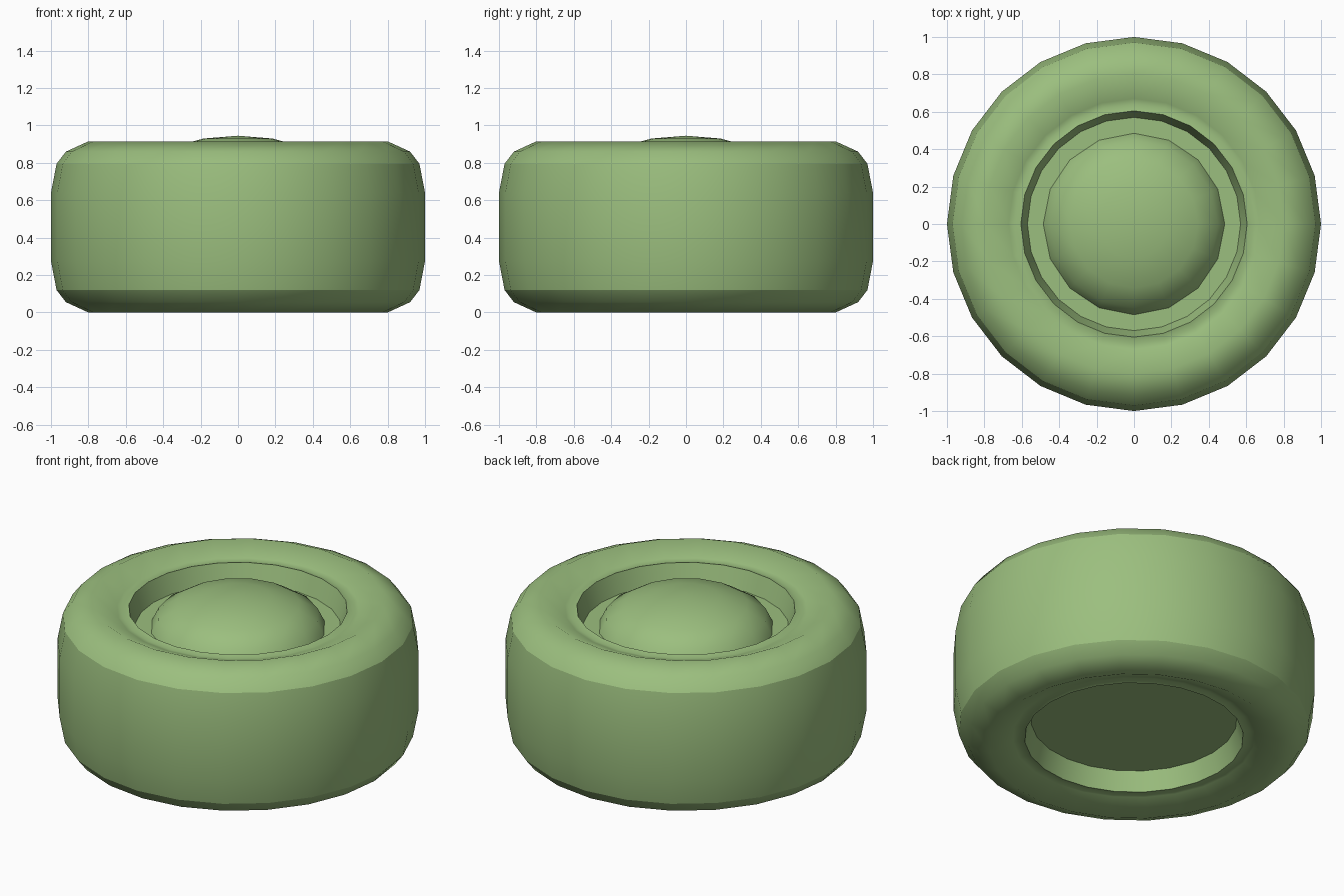
import bpy, bmesh
from math import sin, cos, pi

if "Cube" in bpy.data.objects:
    bpy.data.objects.remove(bpy.data.objects["Cube"])

HEIGHT = 0.915
green = bpy.data.materials.new("soft_green")
green.use_nodes = True
green.diffuse_color = (0.33, 0.52, 0.21, 1)
green.node_tree.nodes["Principled BSDF"].inputs["Base Color"].default_value = green.diffuse_color


def lathe(name, profile, sides, sharp_radii=()):
    """Spin (radius, z) points, listed bottom to top, around the z axis."""
    bm = bmesh.new()
    rings = []
    for r, z in profile:
        if r == 0:
            rings.append([bm.verts.new((0, 0, z))] * sides)
        else:
            rings.append([bm.verts.new((r * cos(2 * pi * i / sides), r * sin(2 * pi * i / sides), z))
                          for i in range(sides)])
    for (r, _), low, high in zip(profile, rings, rings[1:]):
        for i in range(sides):
            j = (i + 1) % sides
            corners = dict.fromkeys((low[i], low[j], high[j], high[i]))
            bm.faces.new(list(corners)).smooth = True
    for (r, _), ring in zip(profile, rings):
        if r in sharp_radii:
            for i in range(sides):
                bm.edges.get((ring[i], ring[(i + 1) % sides])).smooth = False
    mesh = bpy.data.meshes.new(name)
    bm.to_mesh(mesh)
    bm.free()
    mesh.materials.append(green)
    obj = bpy.data.objects.new(name, mesh)
    bpy.context.collection.objects.link(obj)
    return obj


def mirrored(top_half):
    """Complete a top half profile with its reflection below mid height."""
    return [(r, HEIGHT - z) for r, z in top_half] + top_half[::-1]


# Tyre: rounded shoulders, crest and a shallow slope to the lip
tyre = [(0.605, 0.86), (0.64, 0.85), (0.67, 0.856), (0.80, HEIGHT),
        (0.92, 0.86), (0.97, 0.795), (1.0, 0.64)]
lathe("tyre", mirrored(tyre), 24, (0.605, 0.97))

# Wheel wells: tapered recess walls ending in a flat plate on both sides
hub = [(0, 0.745), (0.57, 0.745), (0.605, 0.86)]
wells = mirrored(hub)
lathe("lower_wheel_well", wells[:3], 24, (0.57,))
lathe("upper_wheel_well", wells[3:], 24, (0.57,))

# Domed hub cap on the upper side
dome = [(0.485 * cos(i * pi / 8), 0.745 + 0.2 * sin(i * pi / 8)) for i in range(4)]
lathe("hub_cap", dome + [(0, 0.945)], 16)
